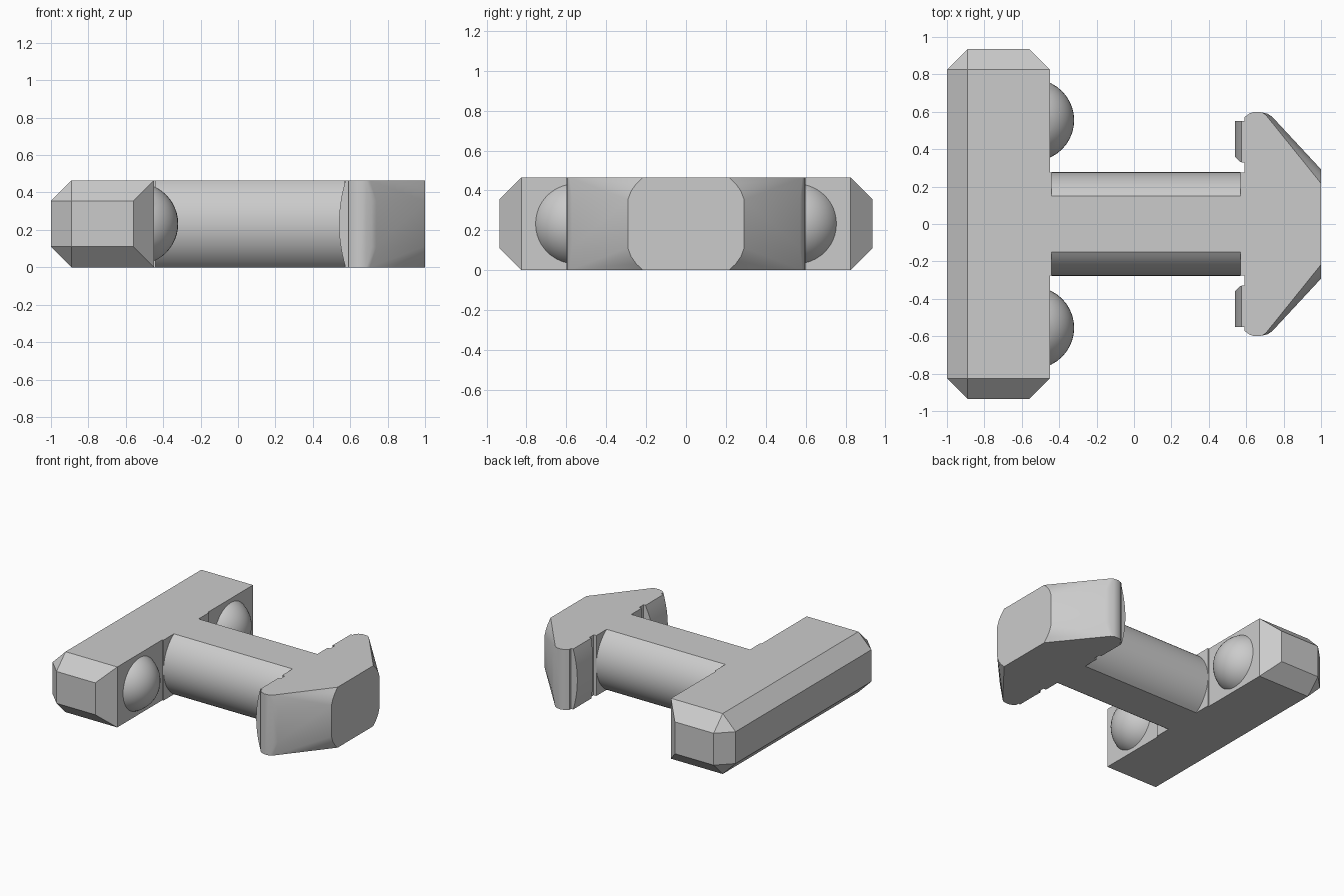
import bpy, bmesh, math
from mathutils import Matrix, Vector

cube = bpy.data.objects.get("Cube")
if cube:
    bpy.data.objects.remove(cube, do_unlink=True)

H = 0.465          # overall thickness
MID = H / 2

grey = bpy.data.materials.new("plain grey")
grey.use_nodes = True
grey.diffuse_color = (0.6, 0.6, 0.6, 1)
grey.node_tree.nodes["Principled BSDF"].inputs["Base Color"].default_value = (0.6, 0.6, 0.6, 1)


def finish(name, bm, smooth=None):
    bmesh.ops.recalc_face_normals(bm, faces=bm.faces)
    mesh = bpy.data.meshes.new(name)
    bm.to_mesh(mesh)
    bm.free()
    obj = bpy.data.objects.new(name, mesh)
    bpy.context.collection.objects.link(obj)
    mesh.materials.append(grey)
    if smooth:
        bpy.ops.object.select_all(action="DESELECT")
        obj.select_set(True)
        bpy.context.view_layer.objects.active = obj
        bpy.ops.object.shade_smooth_by_angle(angle=math.radians(smooth))
    return obj


def hull(name, points, smooth=None):
    """Convex solid from points given on the +y upper quarter, mirrored in y and z."""
    bm = bmesh.new()
    for x, y, z in points:
        for sy in (1, -1):
            for sz in (1, -1):
                bm.verts.new((x, sy * y, MID + sz * z))
    bmesh.ops.remove_doubles(bm, verts=bm.verts, dist=0.0005)
    res = bmesh.ops.convex_hull(bm, input=bm.verts)
    loose = [v for v in bm.verts if not v.link_faces]
    bmesh.ops.delete(bm, geom=loose, context="VERTS")
    bmesh.ops.dissolve_limit(bm, angle_limit=0.01, verts=bm.verts, edges=bm.edges)
    return finish(name, bm, smooth)


# Crossbar, chamfered at both ends and along the outer side
c = 0.11
hull("crossbar", [(-0.45, 0.825, MID), (-0.45 - c, 0.935, MID - c), (-1 + c, 0.935, MID - c),
                  (-1 + c, 0.825, MID), (-1, 0.825, MID - c)])

# Round shaft with flats above and below
R, flat = 0.277, 0.15
start = math.atan2(MID, flat)
ring = [(R * math.cos(start * i / 10), R * math.sin(start * i / 10)) for i in range(11)]
hull("shaft", [(x, y, min(z, MID)) for x in (-0.44, 0.57) for y, z in ring], 30)

# Thin square collars at each end of the shaft
for name, x0, x1 in (("crossbar_collar", -0.45, -0.44), ("head_collar", 0.57, 0.592)):
    hull(name, [(x, 0.276, MID) for x in (x0, x1)])

# Tapered head with rounded shoulders and softly curved slanted sides
head = [(x, y, z) for x, y in ((0.592, 0.572), (0.615, 0.59), (0.645, 0.6), (0.685, 0.597))
        for z in (MID, MID - c)]
head += [(0.715, 0.589, MID - c), (0.74, 0.572, MID - c), (0.705, 0.583, MID)]
head += [(1, 0.292, 0.12), (1, 0.275, 0.165), (1, 0.25, 0.2), (1, 0.217, MID)]
hull("head", head, 25)

for side, s in (("left", 1), ("right", -1)):
    # Domed button on the inner side of the crossbar
    bm = bmesh.new()
    bmesh.ops.create_uvsphere(bm, u_segments=40, v_segments=24, radius=0.219,
                              matrix=Matrix.Translation((-0.539, 0.555 * s, MID)))
    bmesh.ops.bisect_plane(bm, geom=bm.verts[:] + bm.edges[:] + bm.faces[:],
                           plane_co=(-0.452, 0, 0), plane_no=(1, 0, 0), clear_inner=True)
    finish("dome_" + side, bm, 30)

    # Bowed striking pad behind the head, with a slanted inner edge
    bm = bmesh.new()
    n = 16
    profile = [(0.54 + 0.035 * (2 * i / n - 1) ** 2, H * i / n) for i in range(n + 1)]
    profile += [(0.594, H), (0.594, 0)]
    inner = [bm.verts.new((x, s * (0.33 + max(0, 0.57 - x)), z)) for x, z in profile]
    outer = [bm.verts.new((x, s * 0.55, z)) for x, z in profile]
    bm.faces.new(inner)
    bm.faces.new(outer)
    for i in range(len(profile)):
        j = (i + 1) % len(profile)
        bm.faces.new((inner[i], inner[j], outer[j], outer[i]))
    finish("striking_pad_" + side, bm, 30)
